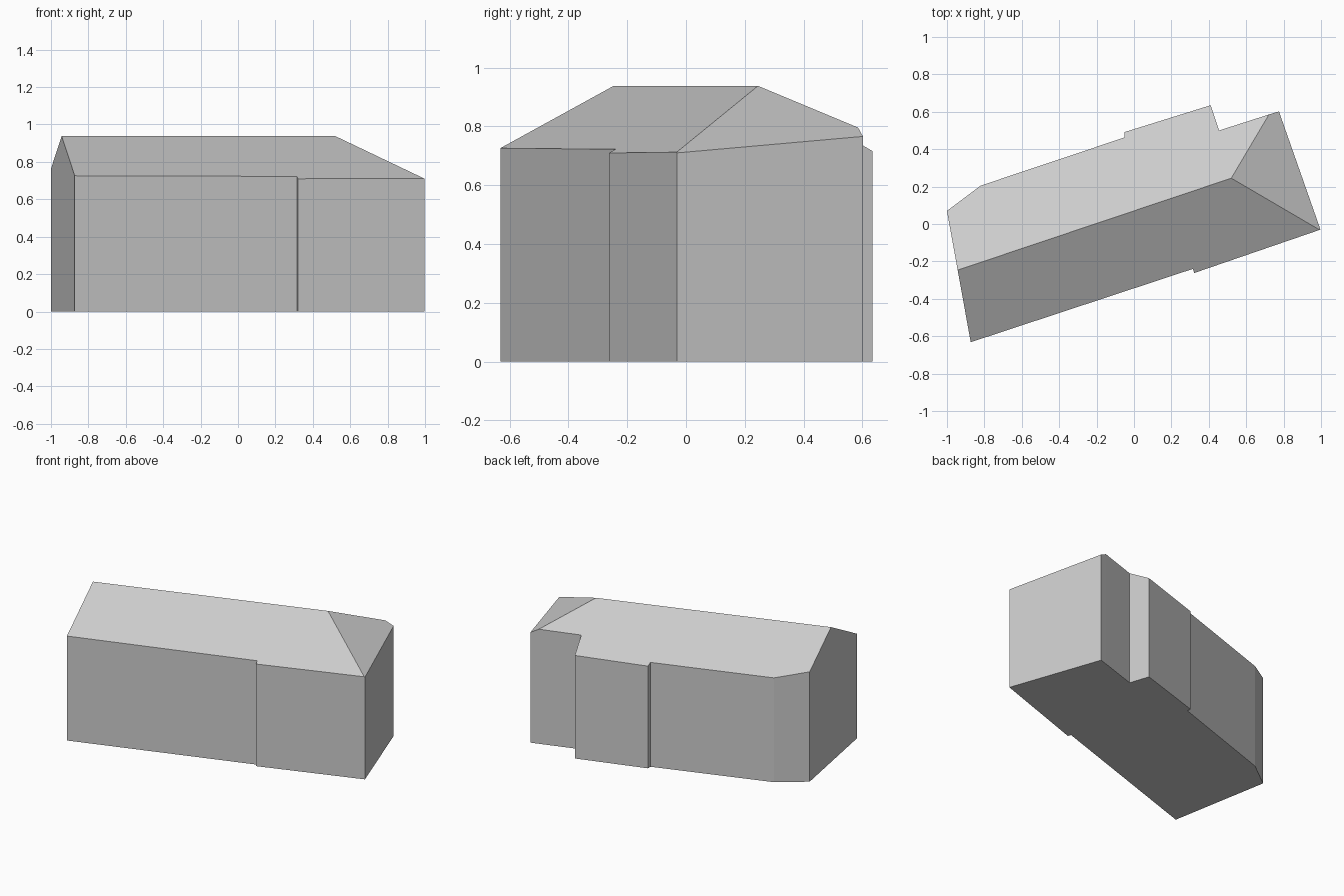
import bpy
import bmesh
from mathutils import Vector

cube = bpy.data.objects.get("Cube")
if cube:
    bpy.data.objects.remove(cube, do_unlink=True)

# Single plain grey for walls and roof
grey = bpy.data.materials.new("light_grey")
grey.use_nodes = True
colour = (0.6, 0.6, 0.6, 1)
grey.diffuse_color = colour
grey.node_tree.nodes["Principled BSDF"].inputs["Base Color"].default_value = colour

# Building outline, counterclockwise, with its wall steps and chamfered corner
outline = [(-0.873, -0.632), (0.315, -0.24), (0.322, -0.262), (0.997, -0.03),
           (0.775, 0.602), (0.72, 0.585), (0.455, 0.5), (0.41, 0.635),
           (-0.052, 0.491), (-0.05, 0.463), (-0.82, 0.205), (-1.0, 0.07)]

# Roof ridge and one eave point for each slope
ridge_a = Vector((-0.942, -0.246, 0.938))
ridge_b = Vector((0.52, 0.245, 0.938))
front_eave = Vector((-0.873, -0.632, 0.726))
back_eave = Vector((0.41, 0.635, 0.716))
hip_front = Vector((0.997, -0.03, 0.71))
hip_back = Vector((0.775, 0.602, 0.766))
slopes = [(ridge_a, ridge_b, front_eave),
          (ridge_a, ridge_b, back_eave),
          (ridge_b, hip_front, hip_back)]

# Extrude the outline above the ridge
bm = bmesh.new()
base = bm.faces.new([bm.verts.new((x, y, 0)) for x, y in outline])
top = bmesh.ops.extrude_face_region(bm, geom=[base], use_keep_orig=True)
bmesh.ops.translate(bm, vec=(0, 0, 1.5),
                    verts=[v for v in top["geom"] if isinstance(v, bmesh.types.BMVert)])
bmesh.ops.recalc_face_normals(bm, faces=bm.faces)

# Trim the block to each roof slope and close the cut
for a, b, c in slopes:
    normal = (b - a).cross(c - a).normalized()
    if normal.z < 0:
        normal.negate()
    cut = bmesh.ops.bisect_plane(bm, geom=bm.verts[:] + bm.edges[:] + bm.faces[:],
                                 plane_co=a, plane_no=normal, dist=1e-5,
                                 clear_outer=True)
    rim = [e for e in cut["geom_cut"] if isinstance(e, bmesh.types.BMEdge)]
    bmesh.ops.holes_fill(bm, edges=[e for e in rim if e.is_boundary], sides=0)
bmesh.ops.recalc_face_normals(bm, faces=bm.faces)

mesh = bpy.data.meshes.new("building")
bm.to_mesh(mesh)
bm.free()
mesh.materials.append(grey)
building = bpy.data.objects.new("building", mesh)
bpy.context.collection.objects.link(building)
